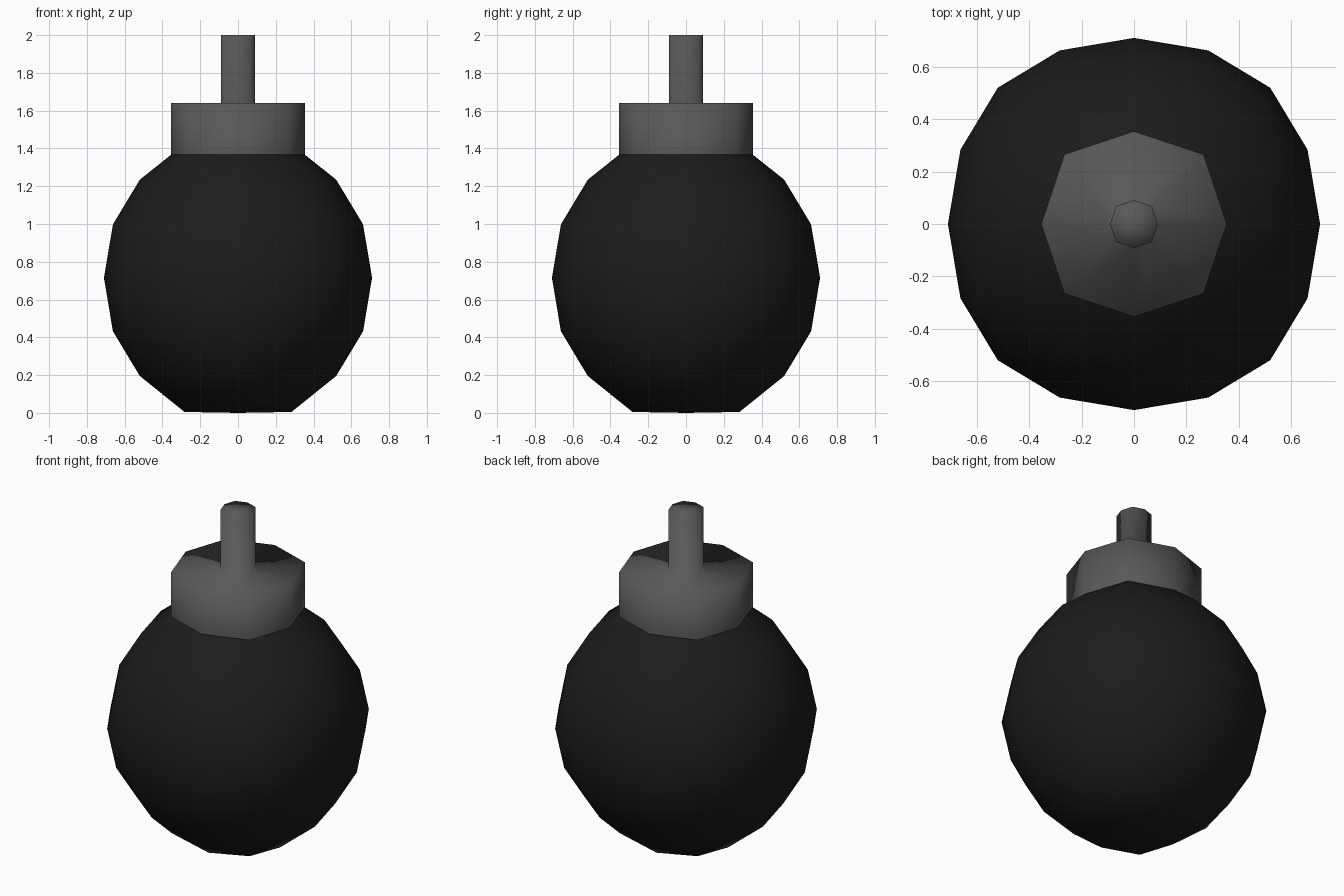
import bpy, bmesh, math

if "Cube" in bpy.data.objects:
    bpy.data.objects.remove(bpy.data.objects["Cube"])


def material(name, value):
    m = bpy.data.materials.new(name)
    m.diffuse_color = (value, value, value, 1)
    m.use_nodes = True
    m.node_tree.nodes["Principled BSDF"].inputs["Base Color"].default_value = m.diffuse_color
    return m


def finish(name, bm, mat):
    bmesh.ops.recalc_face_normals(bm, faces=bm.faces)
    for f in bm.faces:
        f.smooth = True
    me = bpy.data.meshes.new(name)
    bm.to_mesh(me)
    bm.free()
    me.materials.append(mat)
    ob = bpy.data.objects.new(name, me)
    bpy.context.collection.objects.link(ob)
    return ob


CENTER, NECK_Z = 0.715, 1.367


def octagon(axis_r, corner_r):
    """Eight-sided outline, alternating axis and corner radii."""
    pts = []
    for i in range(8):
        r = corner_r if i % 2 else axis_r
        pts.append((r * math.cos(i * math.pi / 4), r * math.sin(i * math.pi / 4)))
    return pts


# Round body: a cube subdivided twice
bpy.ops.mesh.primitive_cube_add(size=1.616)
cube = bpy.context.object
mod = cube.modifiers.new("Round", 'SUBSURF')
mod.levels = 2
mod.use_limit_surface = False
bm = bmesh.new()
bm.from_object(cube, bpy.context.evaluated_depsgraph_get())
bpy.data.objects.remove(cube)

pole = None
for v in bm.verts:
    x, y, z = v.co
    r = math.hypot(x, y)
    on_axis = min(abs(x), abs(y)) < 0.01
    v.co.z += CENTER
    if z > 0.55:
        # Top ring fits the collar
        v.co.z = NECK_Z
        if r < 0.01:
            pole = v
        elif on_axis:
            v.co.x *= 0.354 / r
            v.co.y *= 0.354 / r
    elif z < -0.55:
        # Slightly flattened underside
        v.co.z = 0.0 if r < 0.01 else (0.005 if on_axis else 0.047)
bmesh.ops.delete(bm, geom=[pole], context='VERTS')
finish("body", bm, material("black", 0.012))

# Collar and fuse tube: one octagonal stepped profile
bm = bmesh.new()
rings = []
for axis_r, corner_r, z in [(0.354, 0.375, NECK_Z), (0.354, 0.375, 1.64),
                            (0.091, 0.097, 1.64), (0.091, 0.097, 2.0)]:
    rings.append([bm.verts.new((x, y, z)) for x, y in octagon(axis_r, corner_r)])
for a, b in zip(rings, rings[1:]):
    for i in range(8):
        j = (i + 1) % 8
        bm.faces.new((a[i], a[j], b[j], b[i]))
# Domed-looking cap, fanned from the middle
tip = bm.verts.new((0, 0, 2.0))
for i in range(8):
    bm.faces.new((rings[-1][i], rings[-1][(i + 1) % 8], tip))
finish("collar_and_fuse", bm, material("dark_grey", 0.1))
